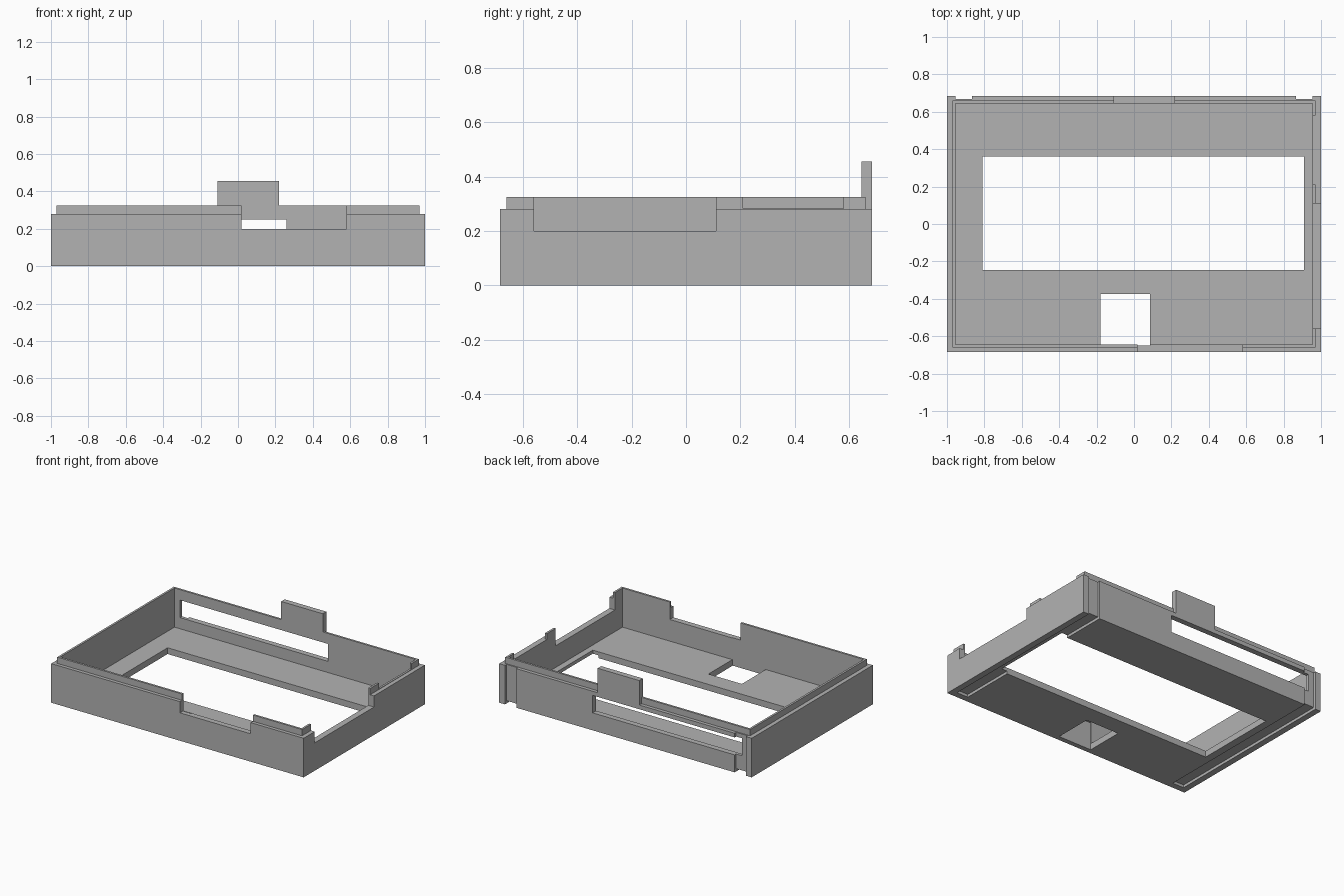
import bpy

cube = bpy.data.objects.get("Cube")
if cube:
    bpy.data.objects.remove(cube, do_unlink=True)

grey = bpy.data.materials.new("plain grey")
grey.use_nodes = True
COLOUR = (0.45, 0.45, 0.45, 1)
grey.diffuse_color = COLOUR
for node in grey.node_tree.nodes:
    if node.type == 'BSDF_PRINCIPLED':
        node.inputs["Base Color"].default_value = COLOUR

# Overall sizes
HX, HY = 1.0, 0.685        # outer half sizes
IX, IY = 0.955, 0.645      # inner half sizes
WALL, LIP, TAB = 0.28, 0.325, 0.455
FLOOR = 0.045
FAR = 0.9                  # overshoot for cuts open at the top


def box(name, x, y, z):
    """Box from three (low, high) ranges."""
    verts = [(a, b, c) for a in x for b in y for c in z]
    faces = [(0, 1, 3, 2), (4, 6, 7, 5), (0, 4, 5, 1),
             (2, 3, 7, 6), (0, 2, 6, 4), (1, 5, 7, 3)]
    mesh = bpy.data.meshes.new(name)
    mesh.from_pydata(verts, [], faces)
    mesh.materials.append(grey)
    obj = bpy.data.objects.new(name, mesh)
    bpy.context.collection.objects.link(obj)
    return obj


def combine(target, operation, x, y, z):
    """Add or cut a box, and bake the result."""
    tool = box("helper", x, y, z)
    tool.hide_render = True
    mod = target.modifiers.new("combine", 'BOOLEAN')
    mod.operation = operation
    mod.solver = 'EXACT'
    mod.object = tool
    graph = bpy.context.evaluated_depsgraph_get()
    graph.update()
    mesh = bpy.data.meshes.new_from_object(target.evaluated_get(graph))
    target.modifiers.clear()
    target.data = mesh
    bpy.data.objects.remove(tool, do_unlink=True)


# Outer block, raised lip and rear tab, then the hollow inside
tray = box("tray", (-HX, HX), (-HY, HY), (0, WALL))
combine(tray, 'UNION', (-0.97, 0.97), (-0.66, 0.66), (0.1, LIP))
combine(tray, 'UNION', (-0.11, 0.22), (0.6, HY), (0.1, TAB))

cuts = [
    ((-IX, IX), (-IY, IY), (FLOOR, FAR)),               # hollow
    ((-0.81, 0.91), (-0.245, 0.36), (-0.1, 0.1)),       # large floor opening
    ((-0.18, 0.085), (-0.65, -0.375), (-0.1, 0.2)),     # small floor opening
    ((0.02, 0.58), (-0.8, -0.6), (0.2, FAR)),           # front wall notch
    ((0.9, 1.1), (-0.56, 0.11), (0.2, FAR)),            # side wall notch
    ((0.9, 1.1), (0.21, 0.58), (0.283, FAR)),           # gap in side lip
    ((-0.91, 0.26), (0.6, 0.8), (0.125, 0.25)),         # rear slot
]
# Rail grooves under the floor and up the back, on both sides
for low, high in ((-IX, -0.865), (0.865, IX)):
    cuts.append(((low, high), (-0.64, 0.8), (-0.1, 0.02)))
    cuts.append(((low, high), (0.668, 0.8), (-0.1, FAR)))

for cut in cuts:
    combine(tray, 'DIFFERENCE', *cut)

tray.data.materials.clear()
tray.data.materials.append(grey)
for face in tray.data.polygons:
    face.material_index = 0
    face.use_smooth = False
